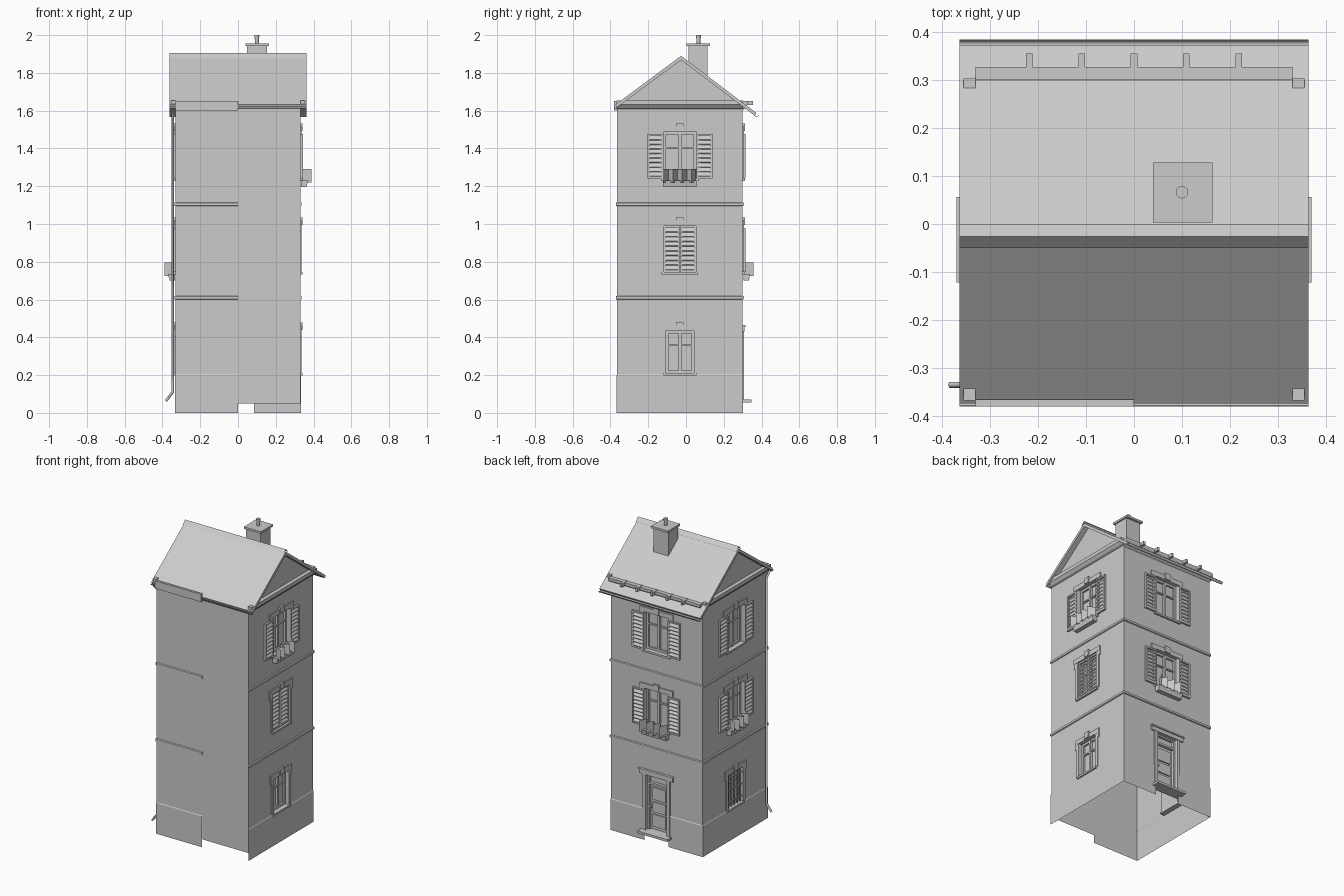
import bpy, bmesh, math
from mathutils import Matrix, Vector

if "Cube" in bpy.data.objects:
    bpy.data.objects.remove(bpy.data.objects["Cube"])

YC, HX, HY = -0.0325, 0.33, 0.3325      # plan centre and half sizes


def wall_matrix(angle, dist):
    # local frame: x along the wall, y outward, z up
    return Matrix.Translation((0, YC, 0)) @ Matrix.Rotation(angle, 4, 'Z') @ Matrix.Translation((0, dist, 0))


WORLD = Matrix.Identity(4)
BACK = wall_matrix(0, HY)
FRONT = wall_matrix(math.pi, HY)
RIGHT = wall_matrix(-math.pi / 2, HX)
LEFT = wall_matrix(math.pi / 2, HX)


class Part:
    def __init__(self, name, m=WORLD):
        self.name, self.m, self.bm = name, m, bmesh.new()

    def face(self, pts):
        return self.bm.faces.new([self.bm.verts.new(self.m @ Vector(p)) for p in pts])

    def prism(self, profile, u0, u1):
        # extrude an (outward, up) profile along the wall
        a, b = [[self.bm.verts.new(self.m @ Vector((u, n, v))) for n, v in profile] for u in (u0, u1)]
        fs = [self.bm.faces.new(a), self.bm.faces.new(b[::-1])]
        for i in range(len(a)):
            j = (i + 1) % len(a)
            fs.append(self.bm.faces.new((a[i], b[i], b[j], a[j])))
        bmesh.ops.recalc_face_normals(self.bm, faces=fs)

    def box(self, u0, u1, n0, n1, v0, v1):
        self.prism([(n0, v0), (n1, v0), (n1, v1), (n0, v1)], u0, u1)

    def panel(self, u0, u1, v0, v1, holes=(), n=0.0):
        # flat wall skin, split around its openings
        us = sorted({u0, u1} | {h for w, b, t in holes for h in (-w, w)})
        vs = sorted({v0, v1} | {h for w, b, t in holes for h in (b, t) if v0 < h < v1})
        for a, b in zip(us, us[1:]):
            for c, d in zip(vs, vs[1:]):
                cu, cv = (a + b) / 2, (c + d) / 2
                if not any(abs(cu) < w and lo < cv < hi for w, lo, hi in holes):
                    self.face([(b, n, c), (a, n, c), (a, n, d), (b, n, d)])

    def done(self):
        bmesh.ops.remove_doubles(self.bm, verts=self.bm.verts, dist=1e-6)
        me = bpy.data.meshes.new(self.name)
        self.bm.to_mesh(me)
        self.bm.free()
        ob = bpy.data.objects.new(self.name, me)
        bpy.context.collection.objects.link(ob)
        return ob


def reveal(p, w, b, t, d=0.03):
    for s in (-1, 1):
        p.face([(s * w, 0, b), (s * w, -d, b), (s * w, -d, t), (s * w, 0, t)][::s])
    p.face([(-w, 0, t), (w, 0, t), (w, -d, t), (-w, -d, t)])
    p.face([(-w, -d, b), (w, -d, b), (w, 0, b), (-w, 0, b)])


def surround(p, w, b, t, sill=True):
    for s in (-1, 1):
        p.box(s * w, s * (w + 0.022), 0, 0.006, b, t)
        p.box(s * w, s * (w + 0.034), 0, 0.006, t - 0.03, t)
    p.box(-w - 0.034, w + 0.034, 0, 0.007, t, t + 0.03)
    p.box(-0.02, 0.02, 0, 0.012, t + 0.005, t + 0.044)
    if sill:
        p.box(-w - 0.012, w + 0.012, -0.03, 0.012, b - 0.012, b)


def leaf(p, u0, u1, v0, v1, n):
    # louvred shutter leaf
    e = 0.01
    p.box(u0, u0 + e, n, n + 0.012, v0, v1)
    p.box(u1 - e, u1, n, n + 0.012, v0, v1)
    p.box(u0 + e, u1 - e, n, n + 0.012, v0, v0 + e)
    p.box(u0 + e, u1 - e, n, n + 0.012, v1 - e, v1)
    k = 9
    h = (v1 - v0 - 2 * e) / k
    for i in range(k):
        z = v0 + e + i * h
        p.prism([(n + 0.001, z + h), (n + 0.013, z + 0.2 * h), (n + 0.010, z), (n, z + 0.8 * h)], u0 + e, u1 - e)


def window(name, m, w, b, t, style):
    p = Part(name, m)
    reveal(p, w, b, t)
    surround(p, w, b, t)
    p.face([(w, -0.03, b), (-w, -0.03, b), (-w, -0.03, t), (w, -0.03, t)])
    for s in (-1, 1):
        p.box(s * w, s * (w - 0.014), -0.03, -0.018, b, t)
    for v in (b, t - 0.014):
        p.box(-w, w, -0.03, -0.018, v, v + 0.014)
    p.box(-0.008, 0.008, -0.03, -0.016, b, t)
    p.box(-w, w, -0.03, -0.02, b + 0.64 * (t - b), b + 0.64 * (t - b) + 0.009)
    p.done()
    if 'shutters' in style:
        p = Part(name + "_shutters", m)
        leaf(p, -w - 0.085, -w, b, t - 0.01, 0.002)
        leaf(p, w, w + 0.085, b, t - 0.01, 0.002)
        p.done()
    if 'closed' in style:
        p = Part(name + "_closed_shutters", m)
        leaf(p, -w, -0.001, b, t, -0.014)
        leaf(p, 0.001, w, b, t, -0.014)
        p.done()
    if 'bars' in style:
        p = Part(name + "_bars", m)
        for i in range(5):
            u = w * (i - 2) / 2.5
            p.box(u - 0.003, u + 0.003, -0.009, -0.003, b, t)
        for f in (0.15, 0.5, 0.85):
            p.box(-w, w, -0.01, -0.002, b + f * (t - b) - 0.003, b + f * (t - b) + 0.003)
        p.done()
    if 'flowers' in style:
        p = Part(name + "_flower_box", m)
        p.prism([(0.004, b - 0.045), (0.032, b - 0.045), (0.04, b - 0.01), (0.004, b - 0.01)], -0.089, 0.089)
        p.done()
        p = Part(name + "_flowers", m)
        zig = [(-0.086 + 0.172 * i / 7, 0.058 if i % 2 else 0.008) for i in range(8)]
        for (ua, na), (ub, nb) in zip(zig, zig[1:]):
            p.face([(ua, na, b - 0.02), (ub, nb, b - 0.02), (ub, nb, b + 0.052), (ua, na, b + 0.052)])
        p.done()


# window and door openings: half width, bottom, top
LOW, MID, SMALL, TOP = (0.075, 0.21, 0.434), (0.085, 0.745, 0.99), (0.085, 0.745, 0.99), (0.087, 1.24, 1.487)
DOOR = (0.075, 0.06, 0.43)

# walls, gables and plinth
for name, m, hw, holes in (("right", RIGHT, HY, (LOW, SMALL, TOP)), ("left", LEFT, HY, (LOW, MID, TOP)),
                           ("back", BACK, HX, (DOOR, MID, TOP))):
    p = Part(name + "_wall", m)
    p.panel(-hw, hw, 0.2, 1.62, holes)
    if name != "back":
        y = 0.006 if name == "left" else -0.006
        p.face([(hw, 0, 1.62), (-hw, 0, 1.62), (y, 0, 1.875)])
    p.done()
    p = Part(name + "_plinth", m)
    p.panel(-hw - 0.003, hw + 0.003, 0, 0.2, [(0.085, -0.01, 0.21)] if name == "back" else (), 0.003)
    for a, b in (((-hw, -0.085), (0.085, hw)) if name == "back" else ((-hw, hw),)):
        p.face([(b, 0.003, 0.2), (a, 0.003, 0.2), (a, 0, 0.205), (b, 0, 0.205)])
    p.done()
    p = Part(name + "_string_courses", m)
    for z in (0.6, 1.095):
        p.prism([(0, z), (0.006, z + 0.003), (0.006, z + 0.016), (0, z + 0.02)], -hw - 0.005, hw + 0.005)
    p.done()

# blank front wall: only one half carries plinth and trim
p = Part("front_wall", FRONT)
p.panel(0, HX, 0.2, 1.62)
p.panel(-HX, 0, 0.05, 1.62)
p.panel(0, HX + 0.003, 0, 0.2, (), 0.003)
p.face([(HX, 0.003, 0.2), (0, 0.003, 0.2), (0, 0, 0.205), (HX, 0, 0.205)])
for z in (0.6, 1.095):
    p.prism([(0, z), (0.006, z + 0.003), (0.006, z + 0.016), (0, z + 0.02)], 0, HX + 0.005)
p.box(0, HX, 0, 0.015, 1.6, 1.65)
p.done()

# windows
window("right_low_window", RIGHT, *LOW, '')
window("right_mid_window", RIGHT, *SMALL, 'closed')
window("right_top_window", RIGHT, *TOP, 'shutters flowers')
window("left_low_window", LEFT, *LOW, 'bars')
window("left_mid_window", LEFT, *MID, 'shutters flowers')
window("left_top_window", LEFT, *TOP, 'shutters')
window("back_mid_window", BACK, *MID, 'shutters flowers')
window("back_top_window", BACK, *TOP, 'shutters')

# door with transom, panels, handle and step
p = Part("door", BACK)
w, b, t = DOOR
reveal(p, w, b, t)
for s in (-1, 1):
    p.box(s * w, s * (w + 0.022), -0.01, 0.008, b, t)
p.box(-0.12, 0.12, 0, 0.01, t, t + 0.025)
p.box(-0.124, 0.124, 0, 0.016, t + 0.025, t + 0.034)
p.face([(w, -0.03, b), (-w, -0.03, b), (-w, -0.03, t), (w, -0.03, t)])
for s in (-1, 1):
    p.box(s * w, s * (w - 0.012), -0.03, -0.014, b, t)
p.box(-w, w, -0.03, -0.014, t - 0.01, t)
p.box(-w, w, -0.03, -0.012, 0.365, 0.378)
for z0, z1 in ((0.09, 0.17), (0.185, 0.25), (0.265, 0.345)):
    p.box(-0.048, 0.048, -0.03, -0.022, z0, z1)
p.box(0.048, 0.058, -0.03, -0.01, 0.215, 0.225)
p.done()
p = Part("door_step", BACK)
p.box(-0.108, 0.108, -0.03, 0.047, 0.055, 0.07)
p.done()

# cornice and rafter ends showing through the roof
p = Part("back_cornice", BACK)
p.prism([(0, 1.6), (0.012, 1.61), (0.027, 1.635), (0.027, 1.65), (0, 1.65)], -HX, HX)
for i in range(-2, 3):
    p.box(i * 0.109 - 0.007, i * 0.109 + 0.007, 0, 0.055, 1.63, 1.652)
p.done()
for name, m in (("right", RIGHT), ("left", LEFT)):
    p = Part(name + "_cornice", m)
    p.prism([(0, 1.61), (0.012, 1.615), (0.025, 1.632), (0.025, 1.655), (0, 1.655)], -HY - 0.003, HY + 0.003)
    p.done()

# roof slab and ridge cap
p = Part("roof")
p.prism([(-0.374, 1.632), (-0.026, 1.89), (0.372, 1.588), (0.364, 1.573), (-0.026, 1.868), (-0.367, 1.616)], -0.363, 0.363)
p.done()
p = Part("ridge_cap")
for ya, za, yb, zb in ((-0.05, 1.88, -0.026, 1.905), (-0.026, 1.905, 0, 1.88)):
    p.face([(-0.363, ya, za), (0.363, ya, za), (0.363, yb, zb), (-0.363, yb, zb)])
p.done()

# half-round gutters
for name, y, z in (("front_gutter", -0.37, 1.622), ("back_gutter", 0.374, 1.577)):
    p = Part(name)
    arc = [math.pi * (1 + i / 6) for i in range(7)]
    p.prism([(y + 0.01 * math.cos(a), z + 0.011 * math.sin(a)) for a in arc]
            + [(y + 0.008 * math.cos(a), z + 0.009 * math.sin(a)) for a in arc[::-1]], -0.363, 0.363)
    p.done()

# downpipe
cu = bpy.data.curves.new("downpipe", 'CURVE')
cu.dimensions, cu.bevel_depth, cu.bevel_resolution, cu.use_fill_caps = '3D', 0.007, 1, True
path = [(-0.345, -0.37, 1.612), (-0.345, -0.335, 1.575), (-0.345, -0.335, 0.11), (-0.382, -0.335, 0.063)]
sp = cu.splines.new('POLY')
sp.points.add(len(path) - 1)
for pt, co in zip(sp.points, path):
    pt.co = (*co, 1)
bpy.context.collection.objects.link(bpy.data.objects.new("downpipe", cu))

# chimney with cap and pot
p = Part("chimney")
p.box(0.048, 0.154, 0.012, 0.113, 1.76, 1.942)
p.box(0.04, 0.163, 0.003, 0.128, 1.942, 1.955)
p.done()
bpy.ops.mesh.primitive_cone_add(vertices=12, radius1=0.009, radius2=0.013, depth=0.05, location=(0.1, 0.066, 1.975))
bpy.context.object.name = "chimney_pot"
bpy.ops.object.shade_smooth_by_angle()
